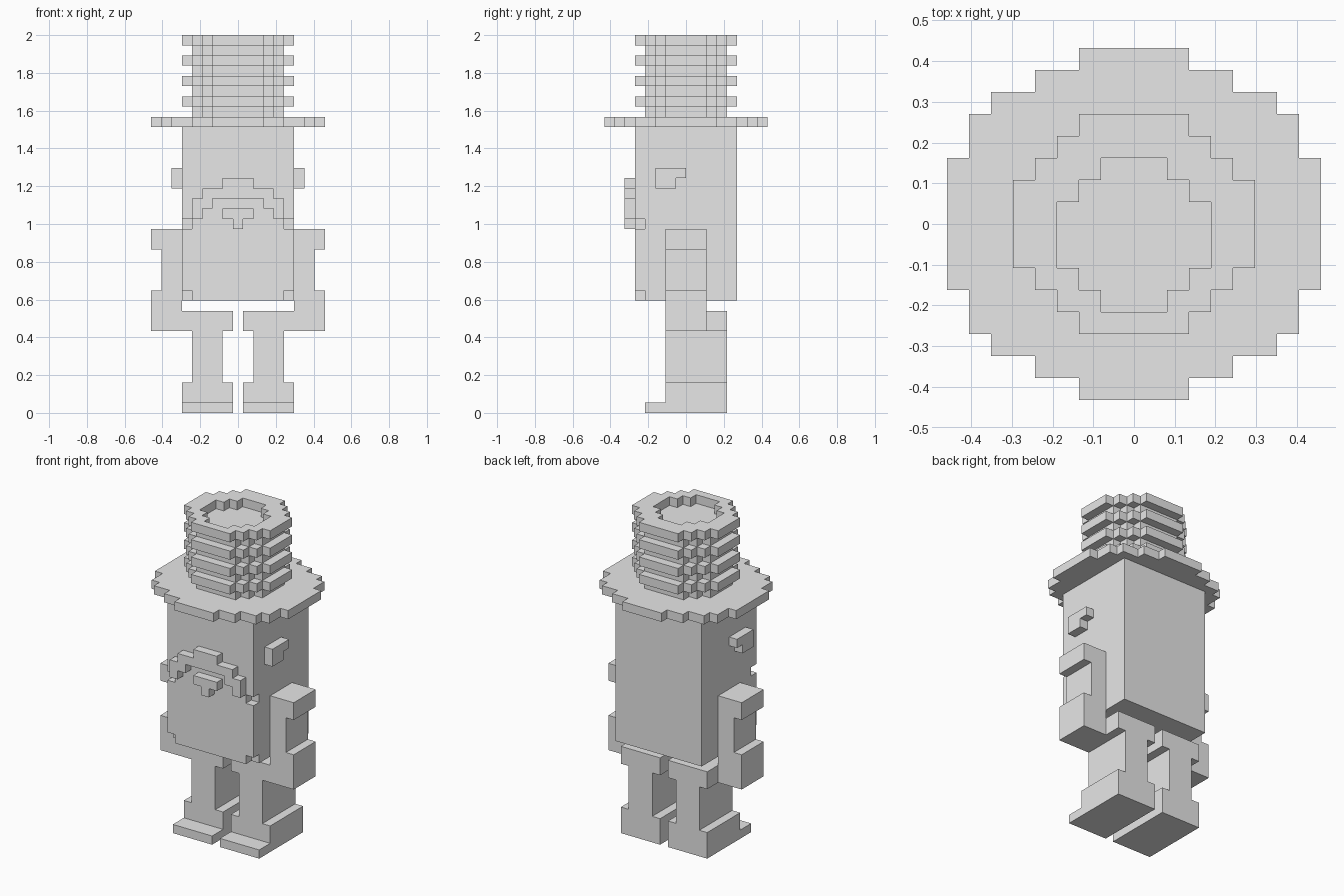
import bpy, bmesh

cube = bpy.data.objects.get("Cube")
if cube:
    bpy.data.objects.remove(cube, do_unlink=True)

U = 2 / 37  # size of one block

grey = bpy.data.materials.new("plain grey")
grey.use_nodes = True
grey.diffuse_color = (0.8, 0.8, 0.8, 1)
for node in grey.node_tree.nodes:
    if node.type == 'BSDF_PRINCIPLED':
        node.inputs["Base Color"].default_value = (0.8, 0.8, 0.8, 1)


def prism(name, outline, axis, lo, hi, flip=1):
    """Extrude a flat outline along an axis, in block units."""
    place = {'x': lambda a, b, t: (t, a, b),
             'y': lambda a, b, t: (a, t, b),
             'z': lambda a, b, t: (a, b, t)}[axis]
    bm = bmesh.new()

    def ring(t):
        made = []
        for a, b in outline:
            x, y, z = place(a, b, t)
            made.append(bm.verts.new((x * U * flip, y * U, z * U)))
        return made

    low, high = ring(lo), ring(hi)
    bm.faces.new(low)
    bm.faces.new(high)
    n = len(outline)
    for i in range(n):
        j = (i + 1) % n
        bm.faces.new((low[i], low[j], high[j], high[i]))
    bmesh.ops.recalc_face_normals(bm, faces=bm.faces)
    mesh = bpy.data.meshes.new(name)
    bm.to_mesh(mesh)
    bm.free()
    mesh.materials.append(grey)
    obj = bpy.data.objects.new(name, mesh)
    bpy.context.collection.objects.link(obj)
    return obj


def rect(a0, a1, b0, b1):
    return [(a0, b0), (a1, b0), (a1, b1), (a0, b1)]


def mirrored(half):
    return half + [(-a, b) for a, b in reversed(half)]


def stepped(corners, shift=0):
    """Stepped oval from its outer corners, listed from the side to the end."""
    quarter = []
    for i, (x, y) in enumerate(corners):
        quarter.append((x, y))
        if i + 1 < len(corners):
            quarter.append((corners[i + 1][0], y))
    half = [(x, -y) for x, y in reversed(quarter)] + quarter
    return [(x, y + shift) for x, y in mirrored(half)]


def cut(obj, cutter):
    mod = obj.modifiers.new("cut", 'BOOLEAN')
    mod.operation = 'DIFFERENCE'
    mod.solver = 'EXACT'
    mod.object = cutter
    bpy.context.view_layer.objects.active = obj
    bpy.ops.object.modifier_apply(modifier=mod.name)
    bpy.data.objects.remove(cutter, do_unlink=True)


# Body and head block, with notched front corners
body = prism("body", rect(-5.5, 5.5, -5, 5), 'z', 11, 28)
for side in (-1, 1):
    for low, high in ((10, 12), (18, 19)):
        cut(body, prism("notch_cutter", rect(4.5, 6.5, -6, -4), 'z', low, high, side))

# Hat: brim, crown and ridges
prism("hat_brim", stepped([(8.5, 3), (7.5, 5), (6.5, 6), (4.5, 7), (2.5, 8)]), 'z', 28, 29)
prism("hat_crown", stepped([(4.5, 2), (3.5, 3), (2.5, 4)]), 'z', 29, 36)
for base in (30, 32, 34, 36):
    ridge = prism("hat_ridge", stepped([(5.5, 2), (4.5, 3), (3.5, 4), (2.5, 5)]), 'z', base, base + 1)
hollow = stepped([(3.5, 1.5), (2.5, 2.5), (1.5, 3.5)], -0.5)
cut(ridge, prism("hollow_cutter", hollow, 'z', 35, 38))

# Raised face details
prism("moustache", mirrored([(1.5, 23), (1.5, 22), (3.5, 22), (3.5, 21), (4.5, 21), (4.5, 19),
                             (3.5, 19), (3.5, 20), (2.5, 20), (2.5, 21)]), 'y', -6, -5)
prism("mouth", mirrored([(1.5, 20), (1.5, 19), (0.5, 19), (0.5, 18)]), 'y', -6, -5)

# Ears, arms, legs and toes on both sides
ear = [(-3, 22), (-1, 22), (-1, 23), (0, 23), (0, 24), (-3, 24)]
arm = [(5.5, 8), (8.5, 8), (8.5, 12), (7.5, 12), (7.5, 16), (8.5, 16), (8.5, 18), (5.5, 18)]
leg = [(0.5, 0), (5.5, 0), (5.5, 3), (4.5, 3), (4.5, 8), (5.5, 8),
       (5.5, 10), (0.5, 10), (0.5, 8), (1.5, 8), (1.5, 3), (0.5, 3)]
for side, label in ((1, "left"), (-1, "right")):
    prism(label + "_ear", ear, 'x', 5.5, 6.5, side)
    prism(label + "_arm", arm, 'y', -2, 2, side)
    prism(label + "_leg", leg, 'y', -2, 4, side)
    prism(label + "_toe", rect(0.5, 5.5, -4, -2), 'z', 0, 1, side)
